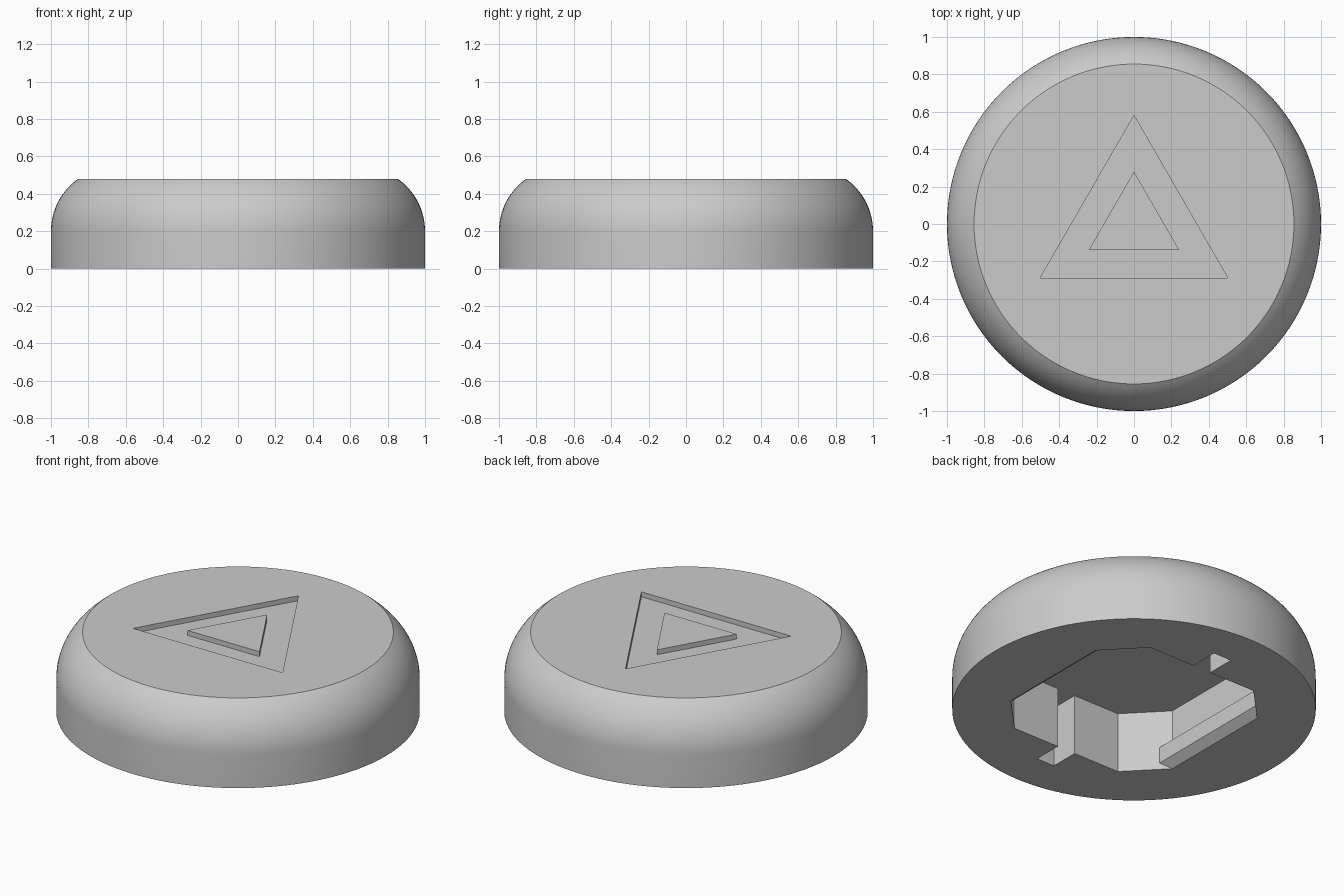
import bpy, bmesh, math
from mathutils import Matrix, Vector

if "Cube" in bpy.data.objects:
    bpy.data.objects.remove(bpy.data.objects["Cube"])

grey = bpy.data.materials.new("plain_grey")
grey.use_nodes = True
grey.diffuse_color = (0.6, 0.6, 0.6, 1)
grey.node_tree.nodes["Principled BSDF"].inputs["Base Color"].default_value = (0.6, 0.6, 0.6, 1)

HEIGHT = 0.48
CEILING = 0.367
GROOVE = 0.03


def make_object(name, bm):
    bmesh.ops.recalc_face_normals(bm, faces=bm.faces)
    mesh = bpy.data.meshes.new(name)
    bm.to_mesh(mesh)
    bm.free()
    mesh.materials.append(grey)
    obj = bpy.data.objects.new(name, mesh)
    bpy.context.collection.objects.link(obj)
    return obj


def prism(name, points, vector):
    """Extrude a closed outline of 3D points along a vector."""
    bm = bmesh.new()
    face = bm.faces.new([bm.verts.new(p) for p in points])
    new = bmesh.ops.extrude_face_region(bm, geom=[face])["geom"]
    bmesh.ops.translate(bm, vec=Vector(vector),
                        verts=[v for v in new if isinstance(v, bmesh.types.BMVert)])
    return make_object(name, bm)


def boolean(target, tool, operation="DIFFERENCE"):
    mod = target.modifiers.new(tool.name, "BOOLEAN")
    mod.operation = operation
    mod.solver = "EXACT"
    mod.object = tool
    bpy.context.view_layer.objects.active = target
    bpy.ops.object.modifier_apply(modifier=mod.name)
    bpy.data.objects.remove(tool)


# Round body: straight skirt, then an arc up to the flat top
arc_z, arc_r, steps, segments = 0.2, 0.343, 14, 128
end = math.asin((HEIGHT - arc_z) / arc_r)
profile = [(1, 0)]
for i in range(steps + 1):
    a = end * i / steps
    profile.append((1 - arc_r + arc_r * math.cos(a), arc_z + arc_r * math.sin(a)))
bm = bmesh.new()
rings = []
for r, z in profile:
    ring = bmesh.ops.create_circle(bm, segments=segments, radius=r,
                                   matrix=Matrix.Translation((0, 0, z)))
    rings.append(ring["verts"])
for low, high in zip(rings, rings[1:]):
    for i in range(segments):
        j = (i + 1) % segments
        bm.faces.new((low[i], low[j], high[j], high[i]))
bm.faces.new(rings[0])
bm.faces.new(rings[-1])
body = make_object("round_body", bm)

# Underside cavity: chamfered square with a slot at front and back
quarter = [(0.58, 0.3625), (0.37, 0.58), (0.06, 0.58), (0.06, 0.757)]
half = quarter + [(-x, y) for x, y in reversed(quarter)]
outline = half + [(-x, -y) for x, y in half]
boolean(body, prism("cavity_cutter", [(x, y, -0.1) for x, y in outline],
                    (0, 0, CEILING + 0.1)))


# Triangular groove in the top, leaving a raised triangle in the middle
def triangle(radius, z):
    angles = [math.radians(90 + 120 * k) for k in range(3)]
    return [(radius * math.cos(a), radius * math.sin(a), z) for a in angles]


groove = prism("groove_cutter", triangle(0.58, HEIGHT - GROOVE), (0, 0, 0.1))
island = prism("island_cutter", triangle(0.28, HEIGHT - 0.1), (0, 0, 0.3))
boolean(groove, island)
boolean(body, groove)

bpy.ops.object.select_all(action="DESELECT")
body.select_set(True)
bpy.context.view_layer.objects.active = body
bpy.ops.object.shade_smooth_by_angle(angle=math.radians(25))

# Snap ribs along the two side walls of the cavity
section = [(0.58, 0), (0.53, 0.04), (0.53, 0.139), (0.6, 0.139), (0.6, 0.02)]
for side, name in ((1, "left_snap_rib"), (-1, "right_snap_rib")):
    prism(name, [(side * x, -0.43, z) for x, z in section], (0, 0.86, 0))
